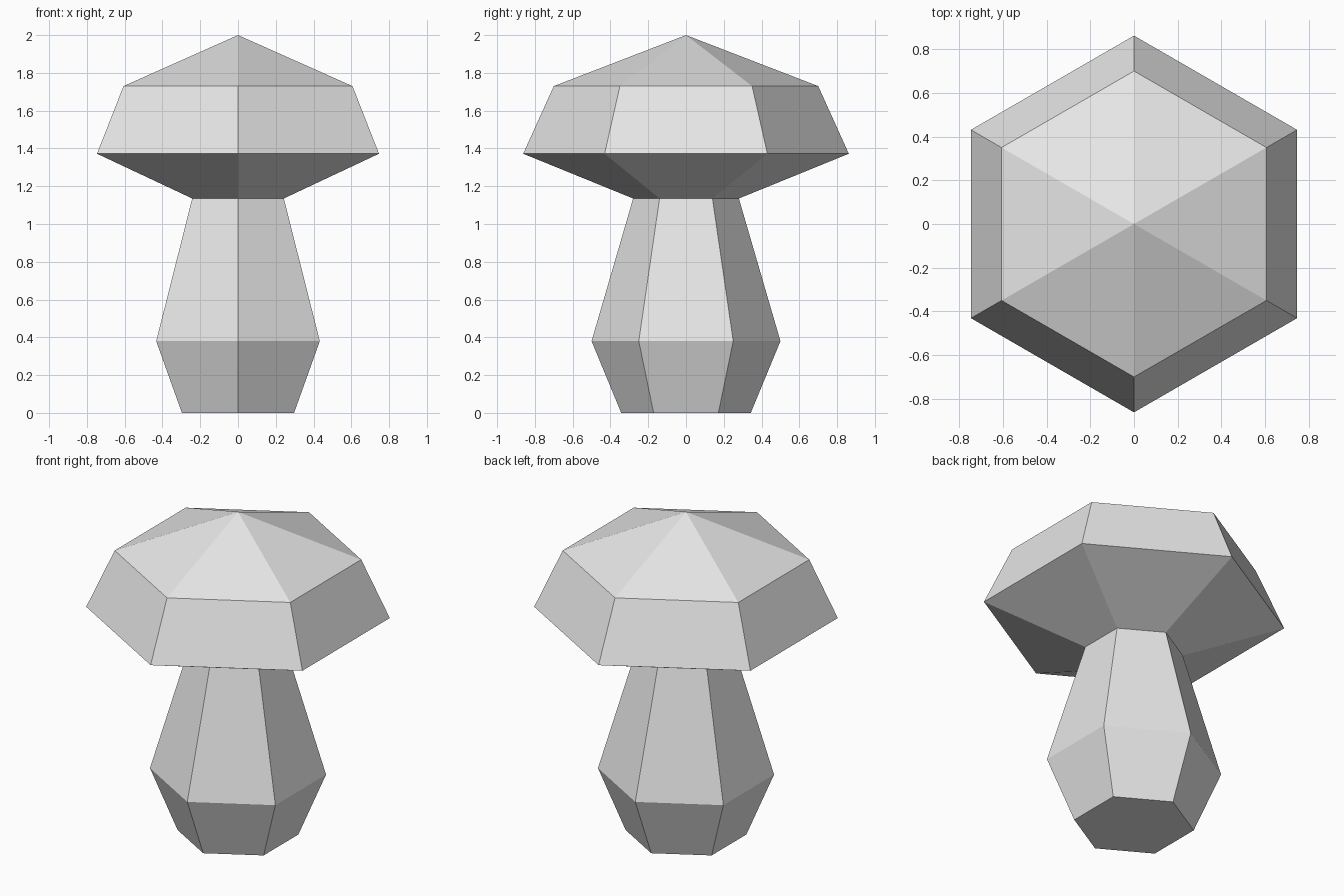
import bpy
import bmesh
from math import pi, sin, cos

cube = bpy.data.objects.get("Cube")
if cube:
    bpy.data.objects.remove(cube, do_unlink=True)

SIDES = 6

# Single plain material
grey = bpy.data.materials.new("light grey")
grey.use_nodes = True
grey.diffuse_color = (0.8, 0.8, 0.8, 1)
grey.node_tree.nodes["Principled BSDF"].inputs["Base Color"].default_value = (0.8, 0.8, 0.8, 1)


def lathe(name, profile, base=False, apex=None):
    """Flat-faced hexagonal solid from (radius, height) rings, corners on the y axis."""
    bm = bmesh.new()
    rings = []
    for r, z in profile:
        angles = [pi / 2 + 2 * pi * i / SIDES for i in range(SIDES)]
        rings.append([bm.verts.new((r * cos(a), r * sin(a), z)) for a in angles])
    for low, high in zip(rings, rings[1:]):
        for i in range(SIDES):
            j = (i + 1) % SIDES
            bm.faces.new((low[i], low[j], high[j], high[i]))
    if base:
        bm.faces.new(rings[0][::-1])
    if apex is not None:
        tip = bm.verts.new((0, 0, apex))
        for i in range(SIDES):
            bm.faces.new((rings[-1][i], rings[-1][(i + 1) % SIDES], tip))
    mesh = bpy.data.meshes.new(name)
    bm.to_mesh(mesh)
    bm.free()
    mesh.materials.append(grey)
    obj = bpy.data.objects.new(name, mesh)
    bpy.context.collection.objects.link(obj)
    return obj


# Bulging stem with a closed foot
lathe("stem", [(0.343, 0), (0.5, 0.38), (0.28, 1.135)], base=True)

# Mushroom cap: sloping underside, rim band and pointed top
lathe("cap", [(0.28, 1.135), (0.862, 1.372), (0.7, 1.73)], apex=2.0)
